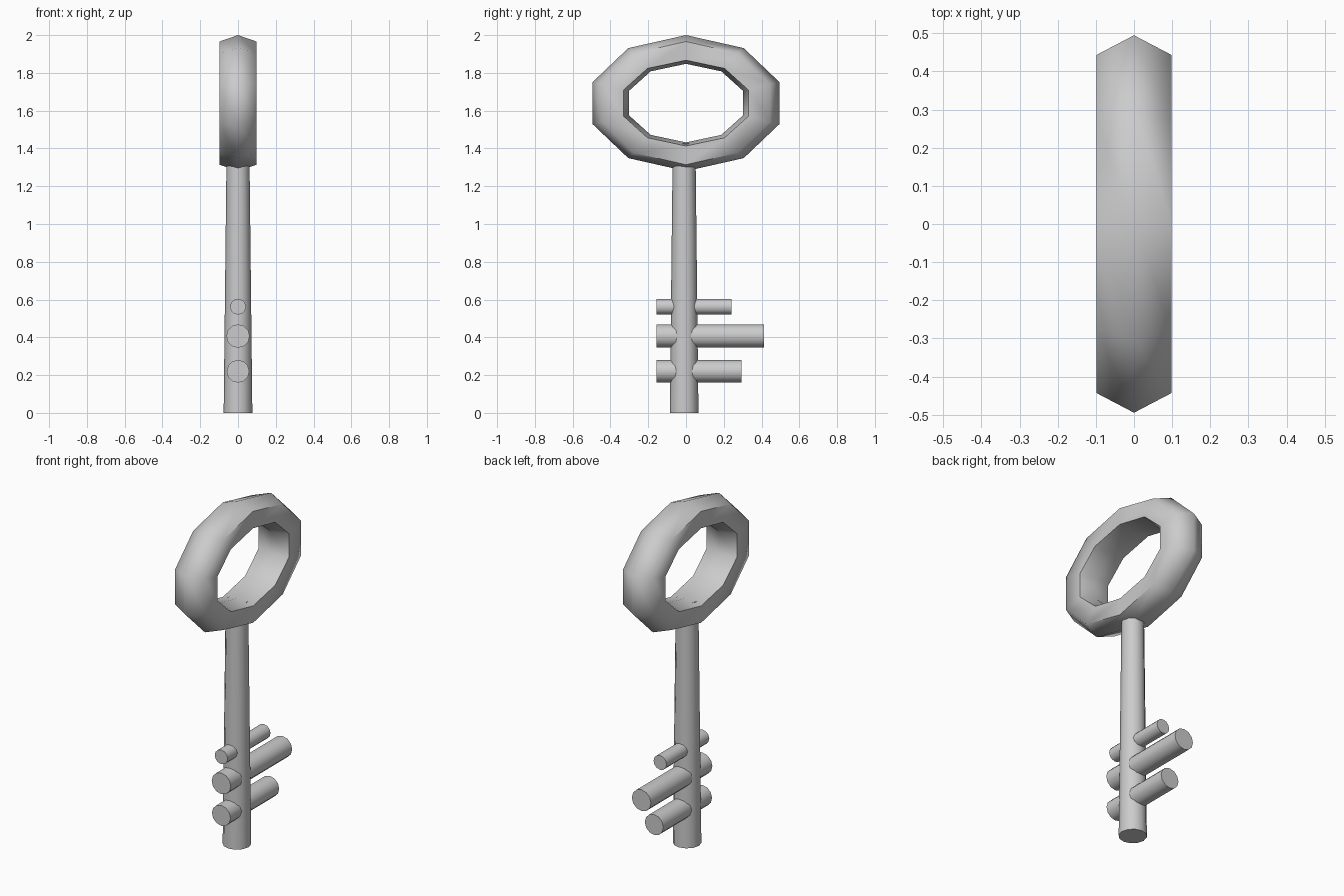
import bpy, bmesh
from math import sin, cos, pi, radians

if "Cube" in bpy.data.objects:
    bpy.data.objects.remove(bpy.data.objects["Cube"])


def smooth(obj, angle):
    bpy.ops.object.select_all(action='DESELECT')
    obj.select_set(True)
    bpy.context.view_layer.objects.active = obj
    bpy.ops.object.shade_smooth_by_angle(angle=radians(angle))


def rod(name, r1, r2, length, loc, rot=(0, 0, 0)):
    bpy.ops.mesh.primitive_cone_add(vertices=12, radius1=r1, radius2=r2,
                                    depth=length, location=loc, rotation=rot)
    obj = bpy.context.object
    obj.name = name
    smooth(obj, 40)
    return obj


# Oval bow: ten-sided ring with a ridged six-point section (x, y radius, z radius)
section = [(0, .52, .36), (.098, .466, .326), (.098, .347, .227),
           (0, .318, .208), (-.098, .347, .227), (-.098, .466, .326)]
SIDES = 10
bm = bmesh.new()
rings = []
for i in range(SIDES):
    a = pi / 2 + 2 * pi * i / SIDES
    rings.append([bm.verts.new((x, ry * cos(a), 1.64 + rz * sin(a)))
                  for x, ry, rz in section])
for i in range(SIDES):
    p, q = rings[i], rings[(i + 1) % SIDES]
    for j in range(6):
        k = (j + 1) % 6
        bm.faces.new((p[j], p[k], q[k], q[j]))
bmesh.ops.recalc_face_normals(bm, faces=bm.faces)
mesh = bpy.data.meshes.new("bow")
bm.to_mesh(mesh)
bm.free()
bow = bpy.data.objects.new("bow", mesh)
bpy.context.collection.objects.link(bow)
smooth(bow, 67)

# Tapered shaft, reaching just through the bottom of the bow
rod("shaft", .076, .06, 1.425, (0, -.01, .7125))

# Round teeth crossing the shaft: height, radius, back end
for n, (z, r, back) in enumerate([(.22, .06, .295), (.407, .062, .412), (.562, .042, .24)]):
    front = -.155
    rod(f"tooth_{n + 1}", r, r, back - front, (0, (front + back) / 2, z), (pi / 2, 0, 0))
